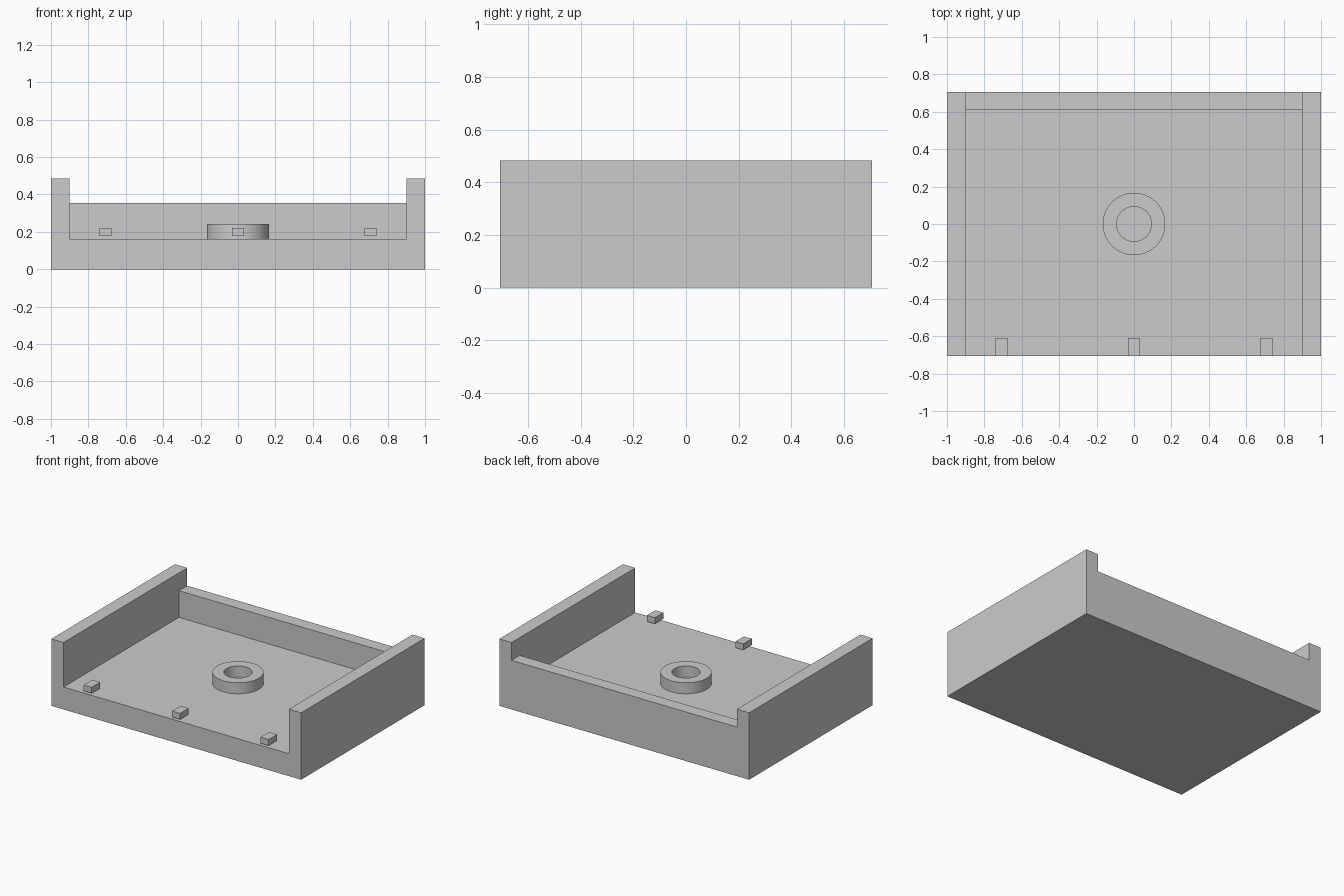
import bpy
import bmesh
from mathutils import Matrix, Vector

cube = bpy.data.objects.get("Cube")
if cube:
    bpy.data.objects.remove(cube, do_unlink=True)

# Single plain grey finish
GREY = (0.6, 0.6, 0.6, 1.0)
grey = bpy.data.materials.new("plain_grey")
grey.use_nodes = True
grey.diffuse_color = GREY
grey.node_tree.nodes["Principled BSDF"].inputs["Base Color"].default_value = GREY


def add_object(name, bm):
    bmesh.ops.recalc_face_normals(bm, faces=bm.faces)
    mesh = bpy.data.meshes.new(name)
    bm.to_mesh(mesh)
    bm.free()
    mesh.materials.append(grey)
    obj = bpy.data.objects.new(name, mesh)
    bpy.context.collection.objects.link(obj)
    return obj


def box(name, low, high):
    low, high = Vector(low), Vector(high)
    bm = bmesh.new()
    bmesh.ops.create_cube(bm, size=1, matrix=Matrix.Translation((low + high) / 2)
                          @ Matrix.Diagonal((high - low).to_4d()))
    return add_object(name, bm)


def ring(name, inner, outer, bottom, top, sides=64):
    # Rectangular section swept around z
    bm = bmesh.new()
    section = [(inner, bottom), (outer, bottom), (outer, top), (inner, top)]
    verts = [bm.verts.new((r, 0, z)) for r, z in section]
    edges = [bm.edges.new((verts[i], verts[(i + 1) % 4])) for i in range(4)]
    bmesh.ops.spin(bm, geom=verts + edges, cent=(0, 0, 0), axis=(0, 0, 1),
                   angle=6.283185307, steps=sides, use_merge=True)
    bmesh.ops.remove_doubles(bm, verts=bm.verts, dist=0.0001)
    return add_object(name, bm)


HALF_X, HALF_Y = 1.0, 0.707
FLOOR, WALL_TOP, BACK_TOP = 0.162, 0.484, 0.355
INNER_X, INNER_Y = 0.902, 0.613

# Thick base slab
box("base", (-HALF_X, -HALF_Y, 0), (HALF_X, HALF_Y, FLOOR))

# Tall side walls and lower back wall
box("left_wall", (INNER_X, -HALF_Y, FLOOR), (HALF_X, HALF_Y, WALL_TOP))
box("right_wall", (-HALF_X, -HALF_Y, FLOOR), (-INNER_X, HALF_Y, WALL_TOP))
box("back_wall", (-INNER_X, INNER_Y, FLOOR), (INNER_X, HALF_Y, BACK_TOP))

# Raised ring at the middle of the floor
collar = ring("centre_ring", 0.093, 0.167, FLOOR, 0.242)
bpy.ops.object.select_all(action="DESELECT")
collar.select_set(True)
bpy.context.view_layer.objects.active = collar
bpy.ops.object.shade_smooth_by_angle()

# Three small pegs along the open front edge
for side, x in (("right", -0.708), ("middle", 0), ("left", 0.708)):
    box(f"{side}_peg", (x - 0.032, -HALF_Y, 0.177), (x + 0.032, -0.61, 0.221))
